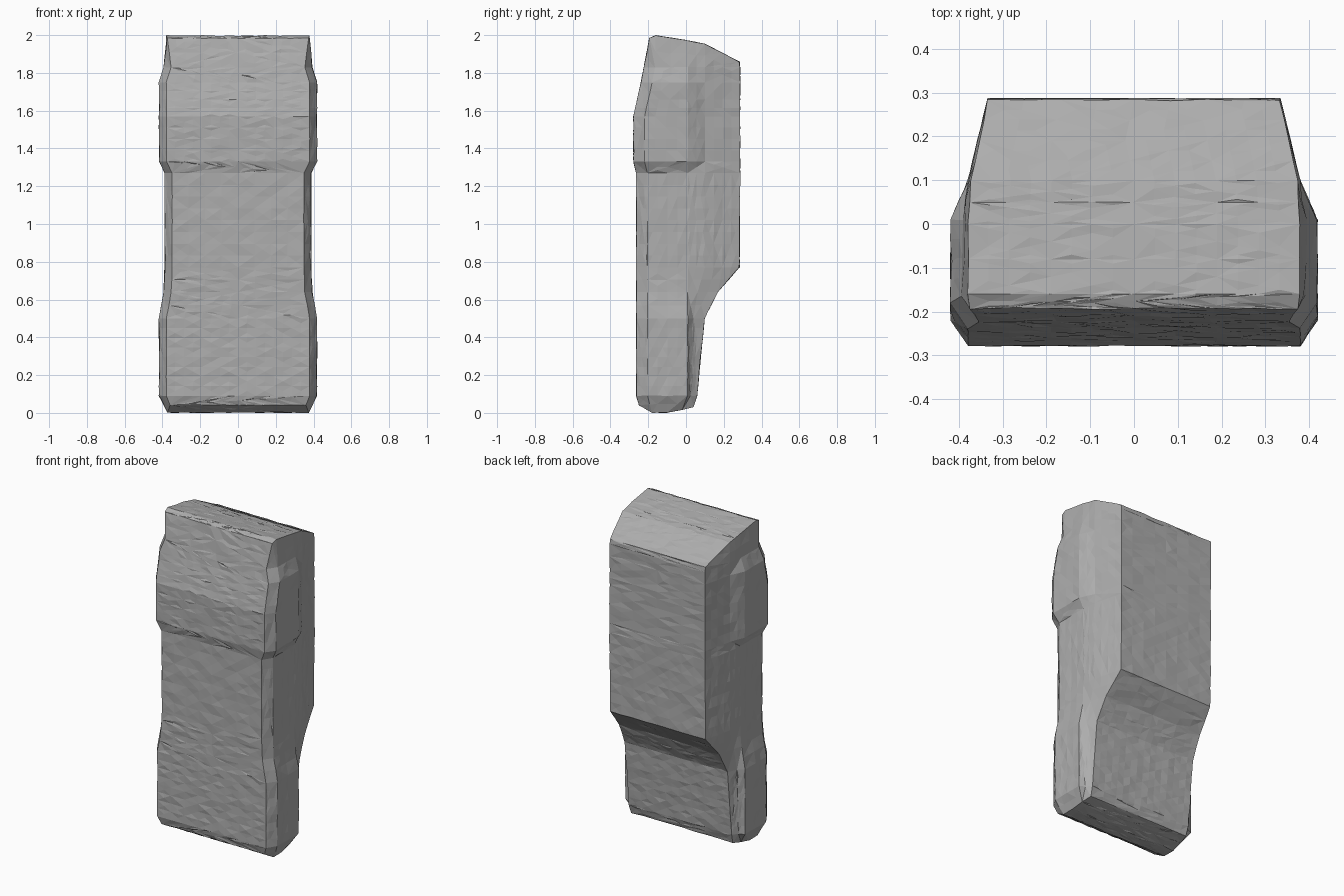
import bpy, bmesh, random
from mathutils import Vector

random.seed(4)
cube = bpy.data.objects.get("Cube")
if cube:
    bpy.data.objects.remove(cube, do_unlink=True)

grey = bpy.data.materials.new("worn_grey")
grey.use_nodes = True
colour = (0.42, 0.42, 0.42, 1)
grey.diffuse_color = colour
bsdf = grey.node_tree.nodes["Principled BSDF"]
bsdf.inputs["Base Color"].default_value = colour
bsdf.inputs["Roughness"].default_value = 0.8


def half_ring(front, back, grip, waist, rear):
    """Half outline from the front edge, round the side grip, to the back edge."""
    return [(grip - 0.04, front), (grip, front + 0.06), (grip, 0.01),
            (waist, 0.01 + (back - 0.01) * 0.33), (rear, back)]


# Body sections: height, front y, back y, grip, waist and rear half widths
sections = [
    (0.09, -0.265, 0.06, 0.42, 0.385, 0.36),
    (0.50, -0.265, 0.10, 0.42, 0.385, 0.36),
    (0.64, -0.265, 0.17, 0.395, 0.38, 0.35),
    (0.77, -0.265, 0.285, 0.39, 0.38, 0.335),
    (1.27, -0.265, 0.288, 0.39, 0.38, 0.335),
    (1.33, -0.28, 0.288, 0.42, 0.38, 0.335),
    (1.57, -0.28, 0.288, 0.42, 0.38, 0.335),
    (1.75, -0.24, 0.288, 0.42, 0.38, 0.335),
    (1.83, -0.225, 0.288, 0.395, 0.38, 0.335),
]
rings = [[(x, y, s[0]) for x, y in half_ring(*s[1:])] for s in sections]

# Sloping underside and roof
bottom = [(0.36, -0.25, 0.04), (0.375, -0.18, 0.0), (0.375, -0.10, 0.0),
          (0.37, -0.02, 0.015), (0.355, 0.04, 0.03)]
roof = [(0.375, -0.195, 1.985), (0.38, -0.16, 2.0), (0.38, 0.0, 1.975),
        (0.375, 0.10, 1.955), (0.335, 0.285, 1.86)]
rings = [bottom] + rings + [roof]

bm = bmesh.new()
left = [[bm.verts.new(p) for p in ring] for ring in rings]
right = [[bm.verts.new((-x, y, z)) for x, y, z in ring] for ring in rings]
loops = [a + b[::-1] for a, b in zip(left, right)]
for lower, upper in zip(loops, loops[1:]):
    for i in range(len(lower)):
        j = (i + 1) % len(lower)
        bm.faces.new((lower[i], lower[j], upper[j], upper[i]))
for k in (0, -1):
    for i in range(len(bottom) - 1):
        bm.faces.new((left[k][i], left[k][i + 1], right[k][i + 1], right[k][i]))

# Fine, slightly uneven triangular facets
bmesh.ops.triangulate(bm, faces=bm.faces[:])
for _ in range(7):
    long_edges = [e for e in bm.edges if e.calc_length() > 0.09]
    if not long_edges:
        break
    bmesh.ops.subdivide_edges(bm, edges=long_edges, cuts=1)
    bmesh.ops.triangulate(bm, faces=bm.faces[:])
bmesh.ops.recalc_face_normals(bm, faces=bm.faces[:])
bm.normal_update()
for v in bm.verts:
    v.co -= v.normal * random.uniform(0, 0.005)

mesh = bpy.data.meshes.new("handset_body")
bm.to_mesh(mesh)
bm.free()
mesh.materials.append(grey)
body = bpy.data.objects.new("handset_body", mesh)
bpy.context.collection.objects.link(body)
